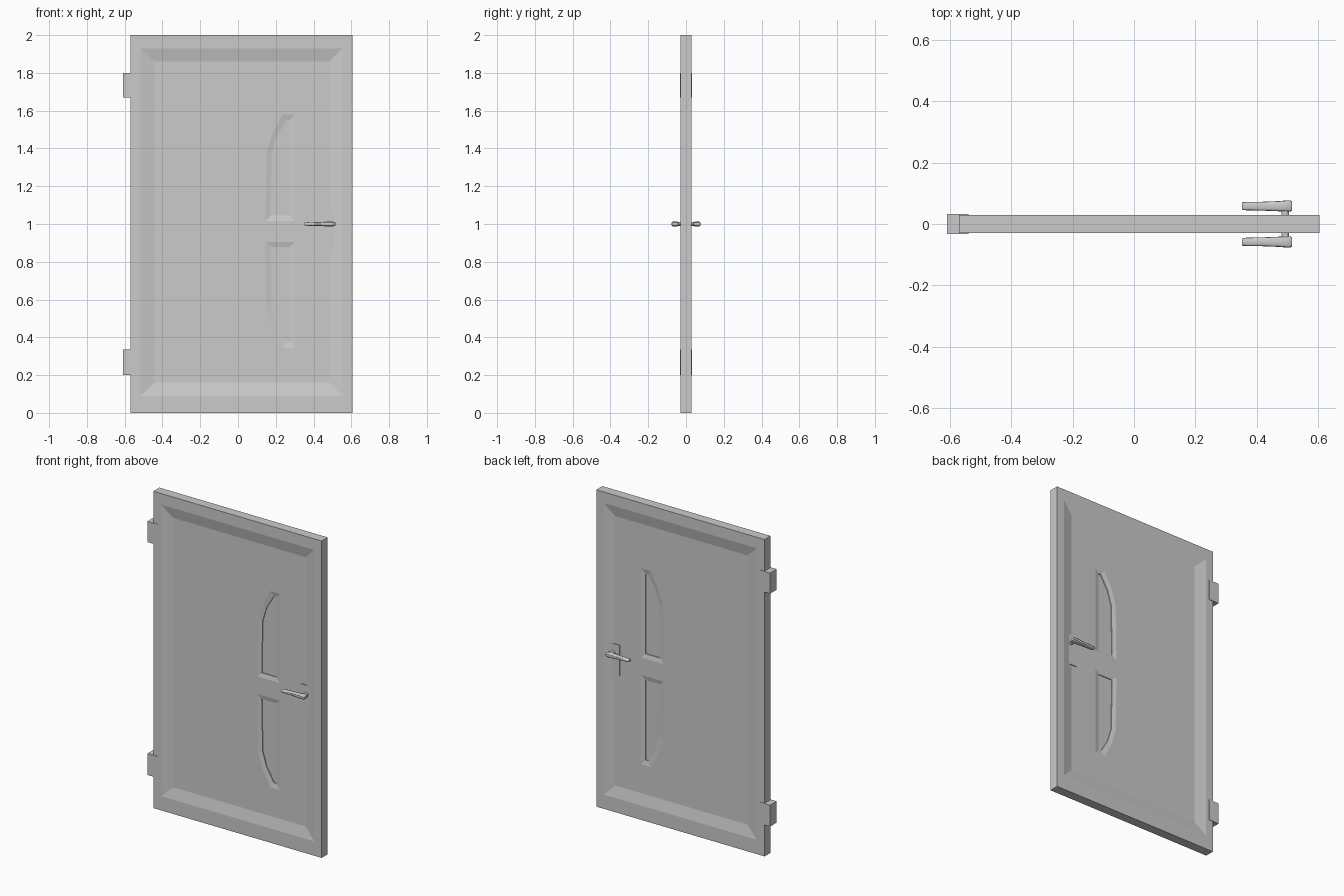
import bpy, bmesh
from math import cos, sin, tau, copysign

cube = bpy.data.objects.get("Cube")
if cube:
    bpy.data.objects.remove(cube)

grey = bpy.data.materials.new("door_grey")
grey.use_nodes = True
GREY = (0.6, 0.6, 0.6, 1)
grey.diffuse_color = GREY
grey.node_tree.nodes["Principled BSDF"].inputs["Base Color"].default_value = GREY


def finish(bm, name, mirror=True):
    """Turn a bmesh into an object, mirrored front to back when asked."""
    bmesh.ops.recalc_face_normals(bm, faces=bm.faces)
    mesh = bpy.data.meshes.new(name)
    bm.to_mesh(mesh)
    bm.free()
    mesh.materials.append(grey)
    obj = bpy.data.objects.new(name, mesh)
    bpy.context.collection.objects.link(obj)
    if mirror:
        mod = obj.modifiers.new("front_and_back", 'MIRROR')
        mod.use_axis = (False, True, False)
        mod.use_clip = True
    return obj


def ring(bm, points, y):
    return [bm.verts.new((x, y, z)) for x, z in points]


def bridge(bm, a, b):
    n = len(a)
    for i in range(n):
        j = (i + 1) % n
        bm.faces.new((a[i], a[j], b[j], b[i]))


def loop_edges(bm, verts):
    found = []
    for a, b in zip(verts, verts[1:] + verts[:1]):
        found.append(bm.edges.get((a, b)) or bm.edges.new((a, b)))
    return found


def rect(x0, x1, z0, z1):
    return [(x0, z0), (x1, z0), (x1, z1), (x0, z1)]


def box(name, x, y, z, mirror=False):
    bm = bmesh.new()
    a, b = (ring(bm, rect(*x, *z), d) for d in y)
    bridge(bm, a, b)
    bm.faces.new(a)
    bm.faces.new(b)
    return finish(bm, name, mirror)


# Depths of the front surfaces
FACE, PANEL, REBATE, PANE = -0.03, -0.015, -0.009, -0.004

# Window outlines: the lower one is the upper one flipped
MID = 0.9615
outer = [(.145, 1.017), (.303, 1.017), (.303, 1.58), (.235, 1.58), (.185, 1.485), (.152, 1.385)]
inner = [(.172, 1.044), (.275, 1.044), (.275, 1.55), (.257, 1.55), (.205, 1.463), (.178, 1.372)]


def flip(points):
    return [(x, 2 * MID - z) for x, z in points]


# Door leaf: edge, flat border, sloped border, sunken panel, window openings
bm = bmesh.new()
slab = rect(-.57, .605, 0, 2)
steps = [ring(bm, slab, 0), ring(bm, slab, FACE),
         ring(bm, rect(-.516, .553, .09, 1.93), FACE),
         ring(bm, rect(-.442, .484, .16, 1.86), PANEL)]
for a, b in zip(steps, steps[1:]):
    bridge(bm, a, b)
boundary = loop_edges(bm, steps[-1])
for out, inn in ((outer, inner), (flip(outer), flip(inner))):
    rim, lip, back = ring(bm, out, PANEL), ring(bm, inn, REBATE), ring(bm, inn, 0)
    bridge(bm, rim, lip)
    bridge(bm, lip, back)
    boundary += loop_edges(bm, rim)
bmesh.ops.triangle_fill(bm, edges=boundary, use_beauty=True, normal=(0, -1, 0))
finish(bm, "door_leaf")

# Window panes
for name, shape in (("upper_pane", inner), ("lower_pane", flip(inner))):
    bm = bmesh.new()
    bm.faces.new(ring(bm, shape, PANE))
    finish(bm, name)

# Hinges wrapped round the door edge
for name, z in (("upper_hinge", (1.67, 1.80)), ("lower_hinge", (.20, .335))):
    box(name, (-.61, -.54), (-.033, .033), z)

# Lock plates set into the sunken panel
box("lock_plate", (.45, .522), (-.02, -.01), (.86, 1.055), mirror=True)

# Handle levers: rounded sections along x as (x, centre y, half depth, half height)
SIDES = 16
sections = [(.352, -.058, .011, .007), (.356, -.058, .013, .009), (.42, -.058, .0145, .0105),
            (.47, -.058, .0165, .0125), (.495, -.0585, .018, .0135), (.508, -.0585, .0185, .011),
            (.515, -.0585, .016, .008)]
bm = bmesh.new()
rings = []
for x, y, depth, height in sections:
    verts = []
    for i in range(SIDES):
        c, s = cos(tau * i / SIDES), sin(tau * i / SIDES)
        verts.append(bm.verts.new((x, y + depth * copysign(abs(c) ** .6, c),
                                   height * copysign(abs(s) ** .6, s) + 1)))
    rings.append(verts)
for a, b in zip(rings, rings[1:]):
    bridge(bm, a, b)
bm.faces.new(rings[0])
bm.faces.new(rings[-1])
lever = finish(bm, "handle_lever")
bpy.context.view_layer.objects.active = lever
lever.select_set(True)
bpy.ops.object.shade_smooth_by_angle()

# Handle stems
bm = bmesh.new()
circle = [(.493 + .012 * cos(tau * i / 12), 1 + .01 * sin(tau * i / 12)) for i in range(12)]
a, b = ring(bm, circle, -.012), ring(bm, circle, -.05)
bridge(bm, a, b)
bm.faces.new(a)
bm.faces.new(b)
finish(bm, "handle_stem")
